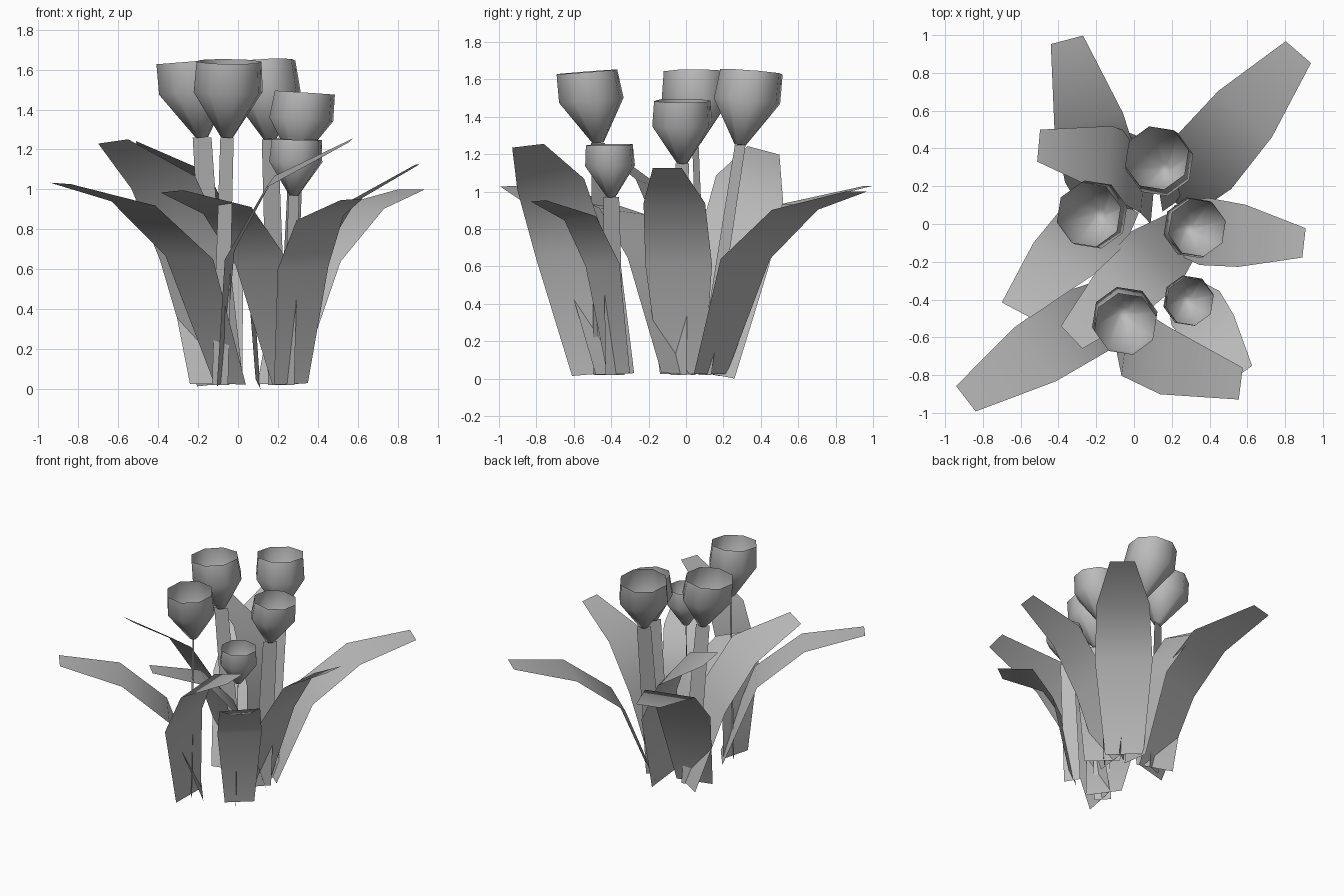
import bpy, bmesh, math
from mathutils import Vector, Quaternion

old = bpy.data.objects.get("Cube")
if old:
    bpy.data.objects.remove(old, do_unlink=True)

# One plain grey for the whole plant
grey = bpy.data.materials.new("plain_grey")
grey.use_nodes = True
colour = (0.5, 0.5, 0.5, 1)
grey.diffuse_color = colour
grey.node_tree.nodes["Principled BSDF"].inputs["Base Color"].default_value = colour


def loft(name, sections, closed=False, cap=False):
    """Skin a list of point rows with quads and make a smooth object."""
    bm = bmesh.new()
    rows = [[bm.verts.new(p) for p in section] for section in sections]
    count = len(rows[0])
    for low, high in zip(rows, rows[1:]):
        for i in range(count if closed else count - 1):
            j = (i + 1) % count
            bm.faces.new((low[i], low[j], high[j], high[i]))
    if cap:
        bm.faces.new(rows[0][::-1])
    mesh = bpy.data.meshes.new(name)
    bm.to_mesh(mesh)
    bm.free()
    mesh.materials.append(grey)
    mesh.shade_smooth()
    obj = bpy.data.objects.new(name, mesh)
    bpy.context.collection.objects.link(obj)


def cup(name, bottom, top, radius, sides=8):
    """Open flower head, leaning gently along the line from bottom to top."""
    bottom, top = Vector(bottom), Vector(top)
    lean = Vector((0, 0, 1)).rotation_difference(top - bottom)
    turn = Quaternion().slerp(lean, 0.5)
    rings = []
    for along, size in ((0, 0.17), (0.6, 1), (1, 0.94)):
        ring = []
        for i in range(sides):
            a = math.tau * (i + 0.3) / sides
            spoke = Vector((math.cos(a), math.sin(a), 0)) * radius * size
            ring.append(bottom.lerp(top, along) + turn @ spoke)
        rings.append(ring)
    loft(name, rings, closed=True, cap=True)


def stem(name, foot, head, angle):
    """Flat tapering strip; angle is the heading of its width."""
    side = Vector((math.cos(math.radians(angle)), math.sin(math.radians(angle)), 0))
    foot, head = Vector(foot), Vector(head)
    loft(name, [[p - side * w, p + side * w] for p, w in ((foot, 0.06), (head, 0.05))])


def leaf(name, base, tip, height, bow=0, twist=0, size=1, roll=0, low=0.24, high=0.53):
    """Arching blade from base to tip.

    bow curves it sideways, twist turns its width, roll lifts one edge,
    low and high place its two bends along the run.
    """
    base, tip = Vector(base), Vector(tip)
    run = tip - base
    across = Vector((-run.y, run.x)).normalized()
    a = math.atan2(across.y, across.x) + math.radians(twist)
    tall = height > 1.1
    profile = ((0, 0, 0.13, 0, 0.5),
               (low, 0.53 if tall else 0.63, 0.195, 1, 0.7),
               (high, 0.83 if tall else 0.9, 0.18, 1, 1),
               (1, 1, 0.085, 0, 0.7))
    rows = []
    for along, rise, half, bend, tilt in profile:
        flat = base + run * along + across * bow * bend
        p = Vector((flat.x, flat.y, 0.025 + (height - 0.025) * rise))
        side = Vector((math.cos(a), math.sin(a), roll * tilt)) * size * half
        rows.append([p - side, p + side])
    loft(name, rows)


# Flowers: foot of stem, bottom of cup, centre of rim, radius, heading of stem width
flowers = {
    "back": ((0.2, 0.1, 0.02), (0.16, 0.29, 1.25), (0.12, 0.35, 1.64), 0.183, 35),
    "left_side": ((-0.1, 0.1, 0.02), (-0.18, 0.05, 1.26), (-0.24, 0.05, 1.64), 0.185, 20),
    "right_side": ((0.24, -0.04, 0.02), (0.29, -0.02, 1.15), (0.335, -0.02, 1.485), 0.165, 45),
    "front": ((-0.09, -0.45, 0.02), (-0.055, -0.47, 1.26), (-0.045, -0.53, 1.64), 0.178, -48),
    "small": ((0.25, -0.38, 0.02), (0.28, -0.4, 0.97), (0.295, -0.41, 1.25), 0.137, -58),
}
for name, (foot, neck, rim, radius, angle) in flowers.items():
    stem(name + "_stem", foot, neck, angle)
    cup(name + "_cup", neck, rim, radius)

# Leaves around the clump
leaf("back_right_leaf", (0.2, 0.13), (0.87, 0.91), 1.0, size=1.04, high=0.58)
leaf("front_left_leaf", (-0.04, -0.38), (-0.89, -0.925), 1.03, twist=5, roll=-0.06, high=0.57)
leaf("front_upright_leaf", (-0.09, -0.48), (0.565, -0.845), 1.245, bow=-0.09, twist=22,
     roll=0.17, low=0.14, high=0.45)
leaf("front_short_leaf", (0.265, -0.36), (0.57, -0.79), 0.95, size=0.8, roll=0.08, low=0.2, high=0.48)
leaf("crossing_leaf", (0.26, -0.04), (-0.33, -0.6), 0.99, size=0.97, roll=0.1)
leaf("left_leaf", (-0.09, 0.12), (-0.625, -0.455), 1.24, twist=15, roll=0.18)
leaf("back_left_leaf", (-0.11, 0.05), (-0.355, 0.975), 1.03, size=1.04)
leaf("back_upright_leaf", (0.1, 0.13), (-0.505, 0.415), 1.22, bow=-0.09, twist=20,
     roll=0.38, low=0.14, high=0.45)
leaf("right_leaf", (0.2, -0.02), (0.9, -0.1), 1.125, size=0.92)
